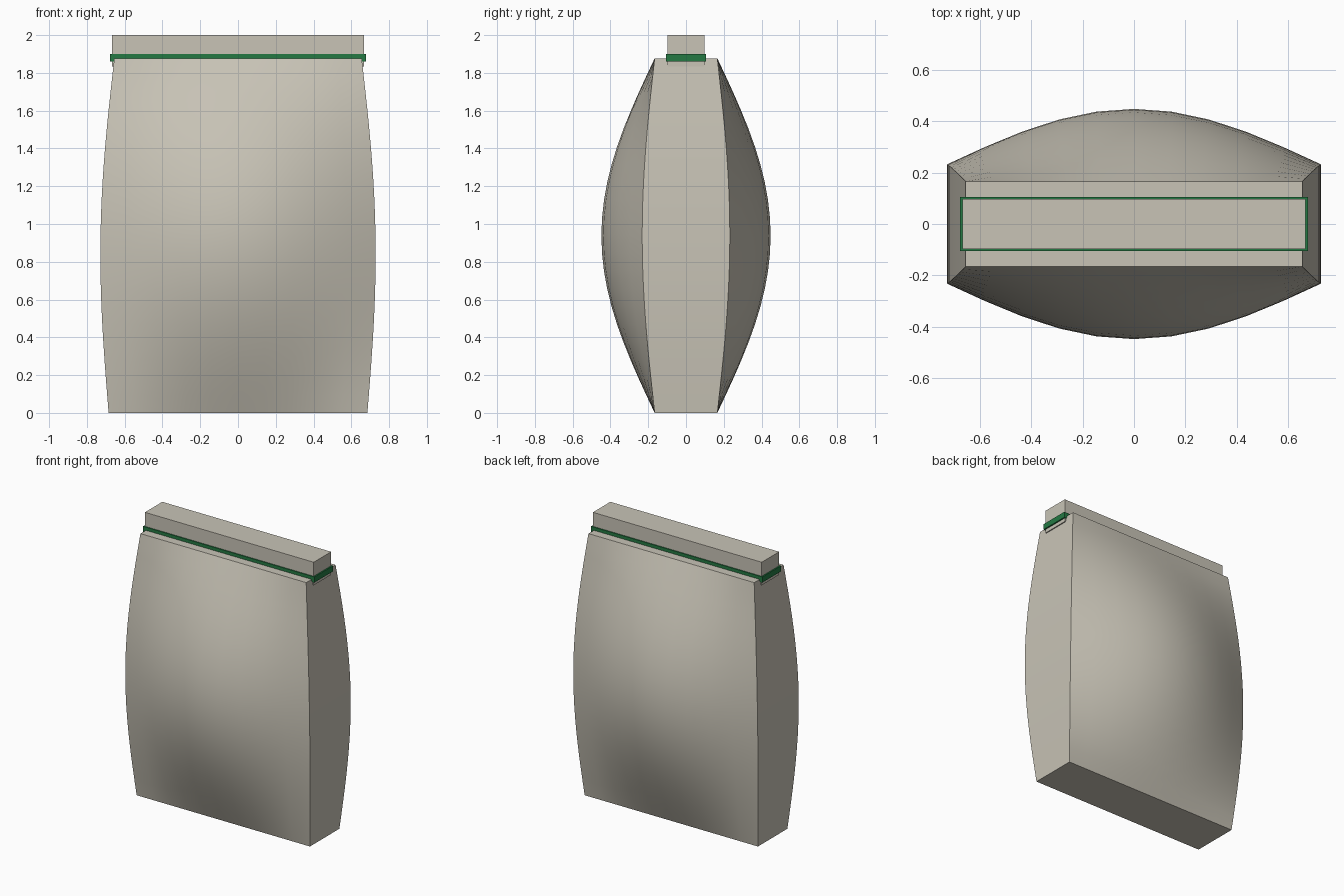
import bpy
import bmesh
from math import sin, cos, pi, radians

cube = bpy.data.objects.get("Cube")
if cube:
    bpy.data.objects.remove(cube, do_unlink=True)


def material(name, rgb):
    mat = bpy.data.materials.new(name)
    mat.use_nodes = True
    mat.diffuse_color = (*rgb, 1)
    bsdf = next(n for n in mat.node_tree.nodes if n.type == 'BSDF_PRINCIPLED')
    bsdf.inputs["Base Color"].default_value = (*rgb, 1)
    return mat


def finish(bm, name, mat):
    bmesh.ops.recalc_face_normals(bm, faces=bm.faces[:])
    mesh = bpy.data.meshes.new(name)
    bm.to_mesh(mesh)
    bm.free()
    mesh.materials.append(mat)
    obj = bpy.data.objects.new(name, mesh)
    bpy.context.collection.objects.link(obj)
    return obj


def box(name, half_x, half_y, z0, z1, mat):
    bm = bmesh.new()
    bmesh.ops.create_cube(bm, size=2)
    for v in bm.verts:
        v.co = (v.co.x * half_x, v.co.y * half_y, z1 if v.co.z > 0 else z0)
    return finish(bm, name, mat)


beige = material("warm beige", (0.58, 0.55, 0.47))
green = material("seal green", (0.017, 0.19, 0.055))

# Bulging bag body: stacked rings with curved front and back, flat sides
HEIGHT, ROWS, COLS = 1.877, 20, 10
bm = bmesh.new()
rings = []
for r in range(ROWS + 1):
    t = r / ROWS
    swell = sin(pi * t)
    half_width = 0.685 - 0.03 * t + 0.058 * swell
    ring = []
    for side in (-1, 1):
        for c in range(COLS + 1):
            u = (2 * c / COLS - 1) * -side
            depth = 0.166 + swell * (0.066 + 0.216 * cos(u * pi / 2))
            ring.append(bm.verts.new((u * half_width, side * depth, t * HEIGHT)))
    rings.append(ring)
for low, high in zip(rings, rings[1:]):
    for i in range(len(low)):
        j = (i + 1) % len(low)
        bm.faces.new((low[i], low[j], high[j], high[i]))
bm.faces.new(rings[0])
bm.faces.new(rings[-1])
body = finish(bm, "bag_body", beige)

bpy.ops.object.select_all(action='DESELECT')
body.select_set(True)
bpy.context.view_layer.objects.active = body
bpy.ops.object.shade_smooth_by_angle(angle=radians(30))

# Folded top strip and the band around it
box("top_strip", 0.667, 0.098, 1.835, 2.0, beige)
box("seal_band", 0.677, 0.105, 1.86, 1.90, green)
